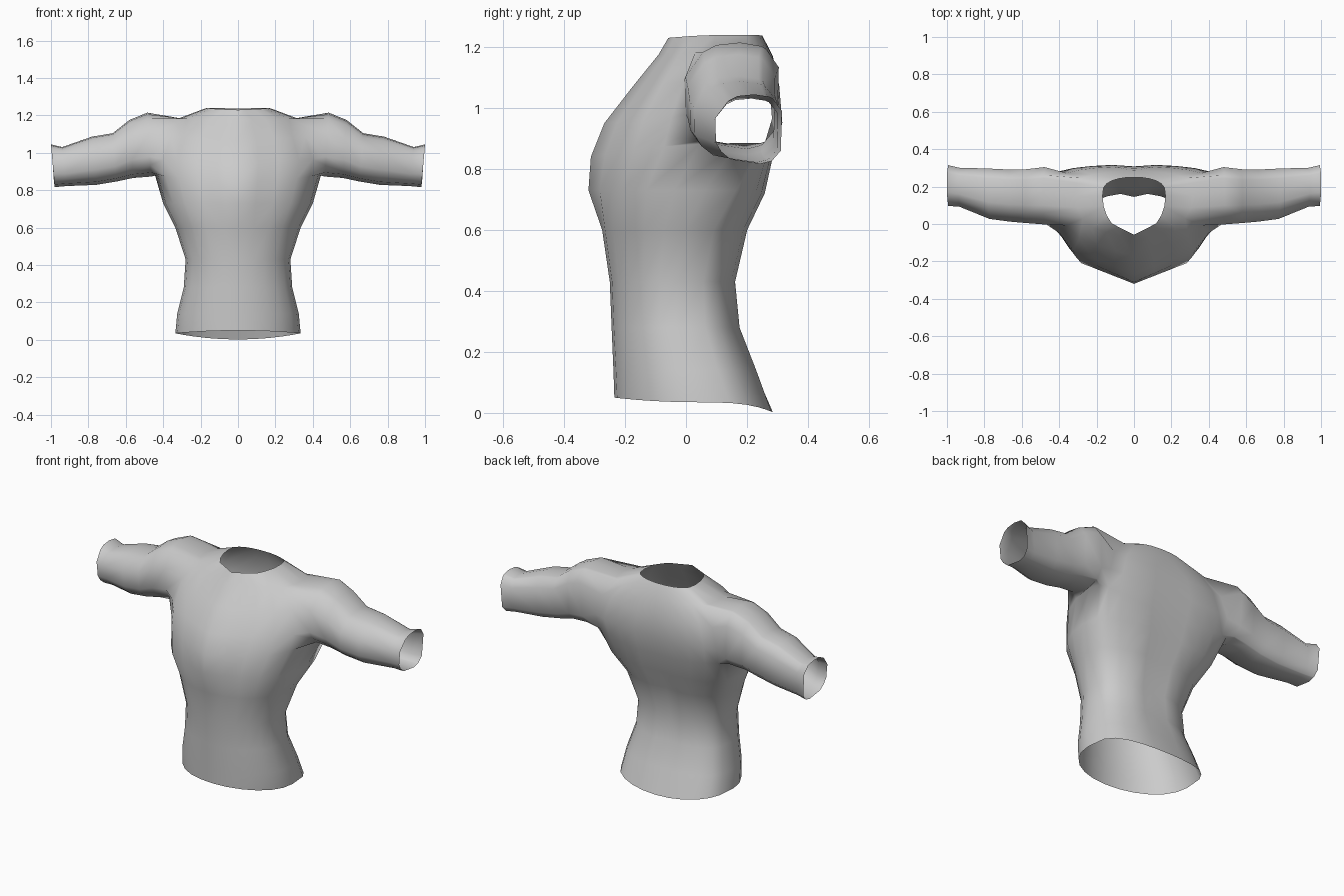
import bpy, bmesh
from math import sin, cos, pi, atan2

if "Cube" in bpy.data.objects:
    bpy.data.objects.remove(bpy.data.objects["Cube"])

COLS = 12                     # half ring, front centre to back centre
ARM_C, ARM_R = (4, 8), (6, 9)  # armhole columns and rows

# torso rings: z front, z side, z back, half width, y front, y side, y back, spine dip, back power
TORSO = [
    (.05, .035, .002, .335, -.235, .03, .285, 0, .6),
    (.14, .14, .14, .325, -.238, .00, .235, .01, .6),
    (.28, .28, .28, .29, -.244, -.03, .18, .015, .6),
    (.43, .43, .43, .28, -.25, -.03, .165, .02, .6),
    (.60, .60, .60, .335, -.275, .00, .205, .02, .6),
    (.73, .73, .72, .40, -.32, .06, .262, .02, .5),
    (.84, .885, .83, .445, -.312, .17, .285, .015, .45),
    (.95, .97, .95, .46, -.268, .17, .318, .01, .4),
    (1.07, 1.09, 1.07, .415, -.175, .16, .308, .01, .4),
    (1.175, 1.185, 1.17, .315, -.09, .15, .285, 0, .5),
    (1.23, 1.24, 1.238, .168, -.058, .15, .25, 0, .6),
]
# sleeve rings: x, centre y, centre z, radius y, radius z
SLEEVE = [
    (.475, .150, 1.043, .162, .172),
    (.57, .148, 1.02, .152, .156),
    (.66, .151, .975, .147, .130),
    (.77, .161, .957, .142, .130),
    (.93, .196, .926, .110, .105),
    (.99, .205, .93, .115, .115),
]
CHEST = 5                     # from this ring up the front comes to a point


def spow(v, p):
    return (1 if v >= 0 else -1) * abs(v) ** p


def torso_point(i, j):
    zf, zs, zb, w, yf, ys, yb, dip, power = TORSO[i]
    if i >= CHEST and 0 < j < 3:          # straight line to the centre front
        a, b = torso_point(i, 0), torso_point(i, 3)
        return tuple(p + (q - p) * j / 3 for p, q in zip(a, b))
    t = pi * j / COLS
    c = cos(t)
    ze, ye = (zf, yf) if c > 0 else (zb, yb)
    y = ys + (ye - ys) * abs(c) ** (1 if c > 0 else power)
    if j == COLS:
        y -= dip
    x = 0 if j in (0, COLS) else w * sin(t)
    return x, y, zs + (ze - zs) * c * c


bm = bmesh.new()

# torso half, leaving the armhole open
(c0, c1), (r0, r1) = ARM_C, ARM_R
grid = [[None if (c0 < j < c1 and r0 < i < r1) else bm.verts.new(torso_point(i, j))
         for j in range(COLS + 1)] for i in range(len(TORSO))]
for i in range(len(TORSO) - 1):
    for j in range(COLS):
        if not (c0 <= j < c1 and r0 <= i < r1):
            bm.faces.new((grid[i][j], grid[i][j + 1], grid[i + 1][j + 1], grid[i + 1][j]))

# sleeve grown out of the armhole edge, rounder at the front than at the back
loop = ([grid[r0][j] for j in range(c0, c1)] + [grid[i][c1] for i in range(r0, r1)]
        + [grid[r1][j] for j in range(c1, c0, -1)] + [grid[i][c0] for i in range(r1, r0, -1)])
angles = [atan2((v.co.z - 1.035) / .16, (v.co.y - .14) / .17) for v in loop]
n = len(loop)
for x, cy, cz, ry, rz in SLEEVE:
    ring = []
    for a in angles:
        p = .65 if cos(a) > 0 else 1
        ring.append(bm.verts.new((x + .01 * sin(a), cy + ry * spow(cos(a), p),
                                  cz + rz * spow(sin(a), p))))
    for k in range(n):
        m = (k + 1) % n
        bm.faces.new((loop[k], loop[m], ring[m], ring[k]))
    loop = ring

bmesh.ops.recalc_face_normals(bm, faces=bm.faces)
if sum(f.normal.x * f.calc_area() for f in bm.faces if f.calc_center_median().x < .45) < 0:
    bmesh.ops.reverse_faces(bm, faces=bm.faces)
for f in bm.faces:
    f.smooth = True
mesh = bpy.data.meshes.new("shirt")
bm.to_mesh(mesh)
bm.free()
shirt = bpy.data.objects.new("shirt", mesh)
bpy.context.collection.objects.link(shirt)

# other half
mirror = shirt.modifiers.new("mirror", 'MIRROR')
mirror.use_clip = True
mirror.merge_threshold = .002
